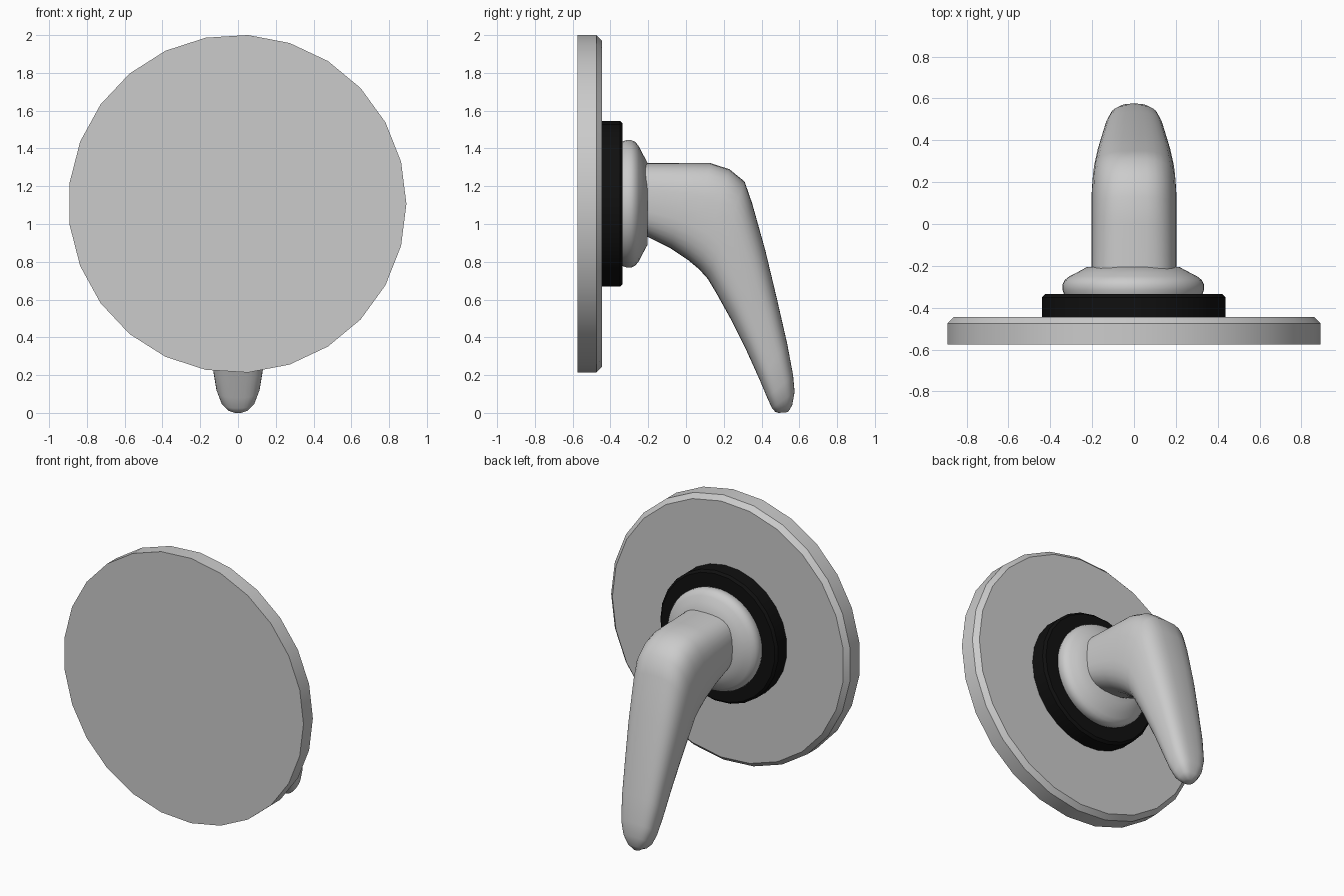
import bpy, bmesh
from math import sin, cos, pi, radians, copysign

if "Cube" in bpy.data.objects:
    bpy.data.objects.remove(bpy.data.objects["Cube"])

CX, CZ = -0.0035, 1.107   # shared axis of the round parts (along y)


def make_object(name, rings, angle, color=None):
    """Skin a list of closed point rings, cap both ends, smooth by angle."""
    bm = bmesh.new()
    loops = [[bm.verts.new(p) for p in ring] for ring in rings]
    n = len(loops[0])
    for a, b in zip(loops, loops[1:]):
        for i in range(n):
            j = (i + 1) % n
            bm.faces.new((a[i], a[j], b[j], b[i]))
    bm.faces.new(loops[0])
    bm.faces.new(loops[-1])
    bmesh.ops.recalc_face_normals(bm, faces=bm.faces)
    mesh = bpy.data.meshes.new(name)
    bm.to_mesh(mesh)
    bm.free()
    obj = bpy.data.objects.new(name, mesh)
    bpy.context.collection.objects.link(obj)
    if color:
        mat = bpy.data.materials.new(name + "_material")
        mat.diffuse_color = color
        mat.use_nodes = True
        mat.node_tree.nodes["Principled BSDF"].inputs["Base Color"].default_value = mat.diffuse_color
        mesh.materials.append(mat)
    bpy.ops.object.select_all(action='DESELECT')
    bpy.context.view_layer.objects.active = obj
    obj.select_set(True)
    bpy.ops.object.shade_smooth_by_angle(angle=radians(angle))
    return obj


def turned(name, profile, sides, color=None):
    """Revolve (radius, y) points about the y axis."""
    rings = [[(CX + r * cos(2 * pi * i / sides), y, CZ + r * sin(2 * pi * i / sides))
              for i in range(sides)] for r, y in profile]
    return make_object(name, rings, 30, color)


def section(top, bottom, half_width, n=32, power=2.8):
    """Superellipse spanning two (y, z) outline points."""
    ring = []
    for i in range(n):
        c, s = cos(2 * pi * i / n), sin(2 * pi * i / n)
        u = copysign(abs(c) ** (2 / power), c)
        v = copysign(abs(s) ** (2 / power), s) * 0.5 + 0.5
        ring.append((half_width * u,
                     bottom[0] + (top[0] - bottom[0]) * v,
                     bottom[1] + (top[1] - bottom[1]) * v))
    return ring


# Wall plate with chamfered rim
turned("wall_plate", [(0.895, -0.575), (0.895, -0.475), (0.865, -0.445)], 25)

# Black gasket
turned("gasket_ring", [(0.44, -0.446), (0.44, -0.35), (0.425, -0.335)], 25,
       (0.005, 0.005, 0.005, 1))

# Rounded collar
turned("collar", [(0.33, -0.337), (0.338, -0.315), (0.338, -0.29), (0.328, -0.268),
                  (0.305, -0.25), (0.27, -0.232), (0.22, -0.205)], 50)

# Bent tapering lever: outer point, inner point, half width
stations = [
    ((-0.22, 1.322), (-0.22, 0.94), 0.203),
    ((0.00, 1.322), (-0.08, 0.87), 0.203),
    ((0.13, 1.322), (0.01, 0.81), 0.203),
    ((0.23, 1.29), (0.07, 0.76), 0.202),
    ((0.31, 1.225), (0.115, 0.71), 0.198),
    ((0.35, 1.11), (0.16, 0.635), 0.192),
    ((0.42, 0.86), (0.235, 0.50), 0.176),
    ((0.48, 0.61), (0.32, 0.33), 0.155),
    ((0.535, 0.37), (0.39, 0.175), 0.136),
    ((0.567, 0.20), (0.43, 0.08), 0.116),
    ((0.575, 0.11), (0.455, 0.025), 0.09),
    ((0.562, 0.04), (0.472, 0.006), 0.058),
    ((0.54, 0.004), (0.49, 0.0), 0.022),
]
make_object("lever", [section(*s) for s in stations], 60)
